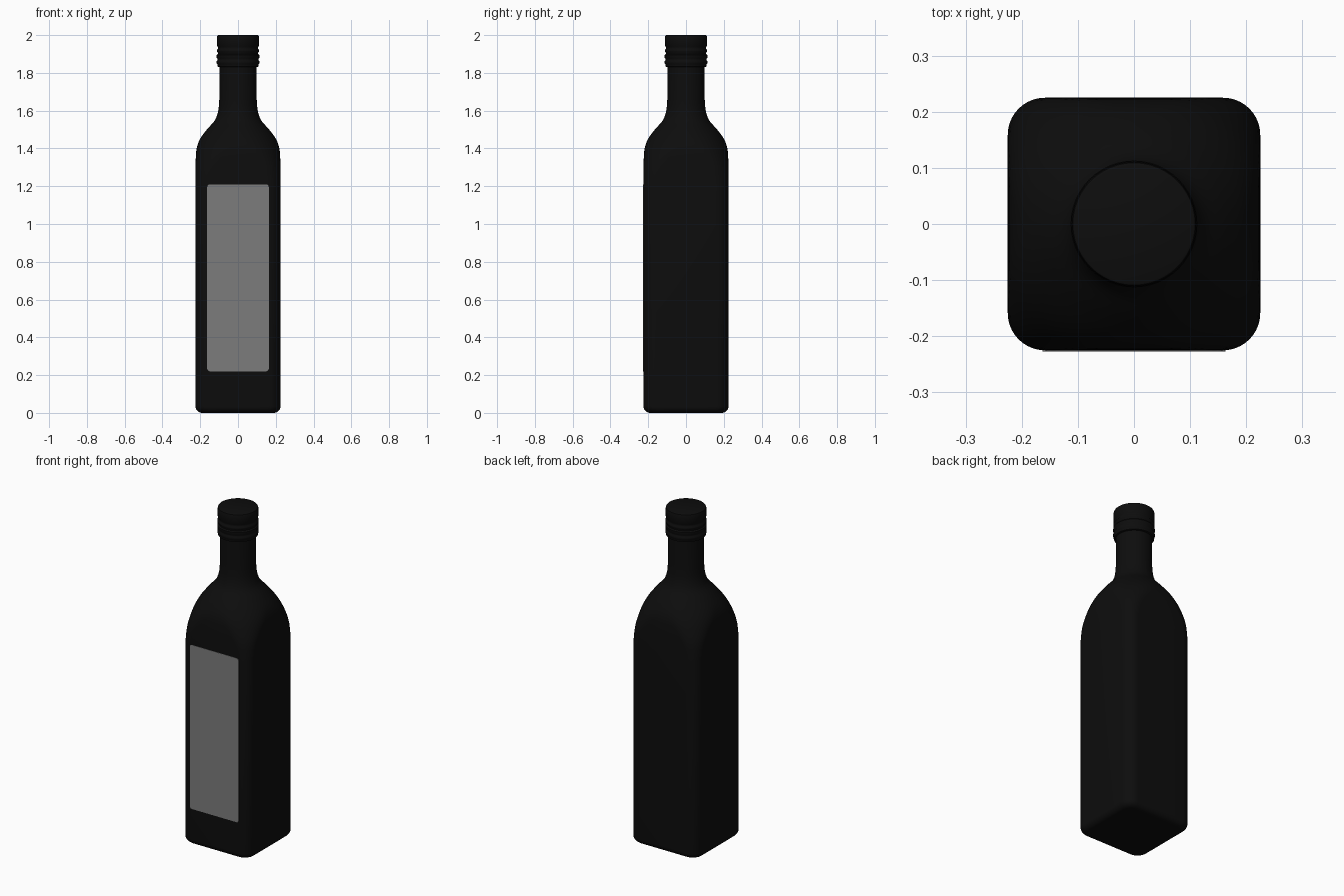
import bpy, bmesh, math

cube = bpy.data.objects.get("Cube")
if cube:
    bpy.data.objects.remove(cube, do_unlink=True)


def make_material(name, value):
    mat = bpy.data.materials.new(name)
    mat.use_nodes = True
    colour = (value, value, value, 1)
    mat.diffuse_color = colour
    mat.node_tree.nodes["Principled BSDF"].inputs["Base Color"].default_value = colour
    return mat


black = make_material("black glass", 0.004)
grey = make_material("grey label", 0.2)


def rounded_rect(hx, hy, r, steps=10):
    """Outline with four rounded corners, counter-clockwise."""
    points = []
    for corner, (sx, sy) in enumerate([(1, 1), (-1, 1), (-1, -1), (1, -1)]):
        for i in range(steps + 1):
            a = (corner + i / steps) * math.pi / 2
            points.append((sx * (hx - r) + r * math.cos(a),
                           sy * (hy - r) + r * math.sin(a)))
    return points


def smooth_path(keys, steps=4):
    """Catmull-Rom curve through the key sections."""
    result = []
    for i in range(len(keys) - 1):
        p = [keys[max(0, min(len(keys) - 1, i + k))] for k in (-1, 0, 1, 2)]
        for s in range(steps):
            t = s / steps
            result.append(tuple(
                0.5 * (2 * b + (c - a) * t + (2 * a - 5 * b + 4 * c - d) * t ** 2
                       + (3 * b - a - 3 * c + d) * t ** 3)
                for a, b, c, d in zip(*p)))
    return result + [keys[-1]]


def loft(name, sections, mat, angle=40):
    """Skin rings of equal point count and close both ends."""
    bm = bmesh.new()
    rings = [[bm.verts.new(p) for p in ring] for ring in sections]
    n = len(rings[0])
    for low, high in zip(rings, rings[1:]):
        for i in range(n):
            j = (i + 1) % n
            bm.faces.new((low[i], low[j], high[j], high[i]))
    bm.faces.new(rings[0][::-1])
    bm.faces.new(rings[-1])
    bmesh.ops.remove_doubles(bm, verts=bm.verts, dist=1e-5)
    bmesh.ops.recalc_face_normals(bm, faces=bm.faces)
    mesh = bpy.data.meshes.new(name)
    bm.to_mesh(mesh)
    bm.free()
    mesh.materials.append(mat)
    obj = bpy.data.objects.new(name, mesh)
    bpy.context.collection.objects.link(obj)
    bpy.ops.object.select_all(action="DESELECT")
    obj.select_set(True)
    bpy.context.view_layer.objects.active = obj
    bpy.ops.object.shade_smooth_by_angle(angle=math.radians(angle))
    return obj


# Bottle: square body with a rounded foot, shoulder turning into a round neck
HALF, CORNER, FOOT = 0.225, 0.066, 0.035
keys = []
for i in range(7):
    a = i / 6 * math.pi / 2
    inset = FOOT * (1 - math.sin(a))
    keys.append((FOOT * (1 - math.cos(a)), HALF - inset, CORNER - inset * 0.6))
keys += smooth_path([
    (1.20, HALF, CORNER), (1.28, HALF, 0.085), (1.34, 0.224, 0.122),
    (1.40, 0.219, 0.168), (1.45, 0.201, 0.185), (1.50, 0.165, 0.163),
    (1.54, 0.129, 0.129), (1.57, 0.113, 0.113), (1.61, 0.103, 0.103),
    (1.66, 0.099, 0.099)])
keys.append((1.85, 0.099, 0.099))
loft("bottle", [[(x, y, z) for x, y in rounded_rect(h, h, min(r, h - 0.0001))]
                for z, h, r in keys], black)

# Screw cap with its tear ring and grooves
cap_profile = [
    (0.104, 1.832), (0.109, 1.834), (0.109, 1.845), (0.113, 1.850),
    (0.113, 1.862), (0.109, 1.868), (0.109, 1.874), (0.113, 1.880),
    (0.113, 1.894), (0.107, 1.901), (0.107, 1.907), (0.112, 1.913),
    (0.112, 1.921), (0.107, 1.927), (0.107, 1.937), (0.111, 1.943),
    (0.111, 1.992), (0.109, 1.998), (0.105, 2.0)]
SIDES = 48
loft("screw_cap", [[(r * math.cos(i * math.tau / SIDES),
                     r * math.sin(i * math.tau / SIDES), z) for i in range(SIDES)]
                   for r, z in cap_profile], black)

# Front label: a thin plate with small rounded corners
outline = rounded_rect(0.163, 0.495, 0.014, 4)
loft("front_label", [[(x, y, z + 0.715) for x, z in outline]
                     for y in (-HALF + 0.002, -HALF - 0.002)], grey, 30)
